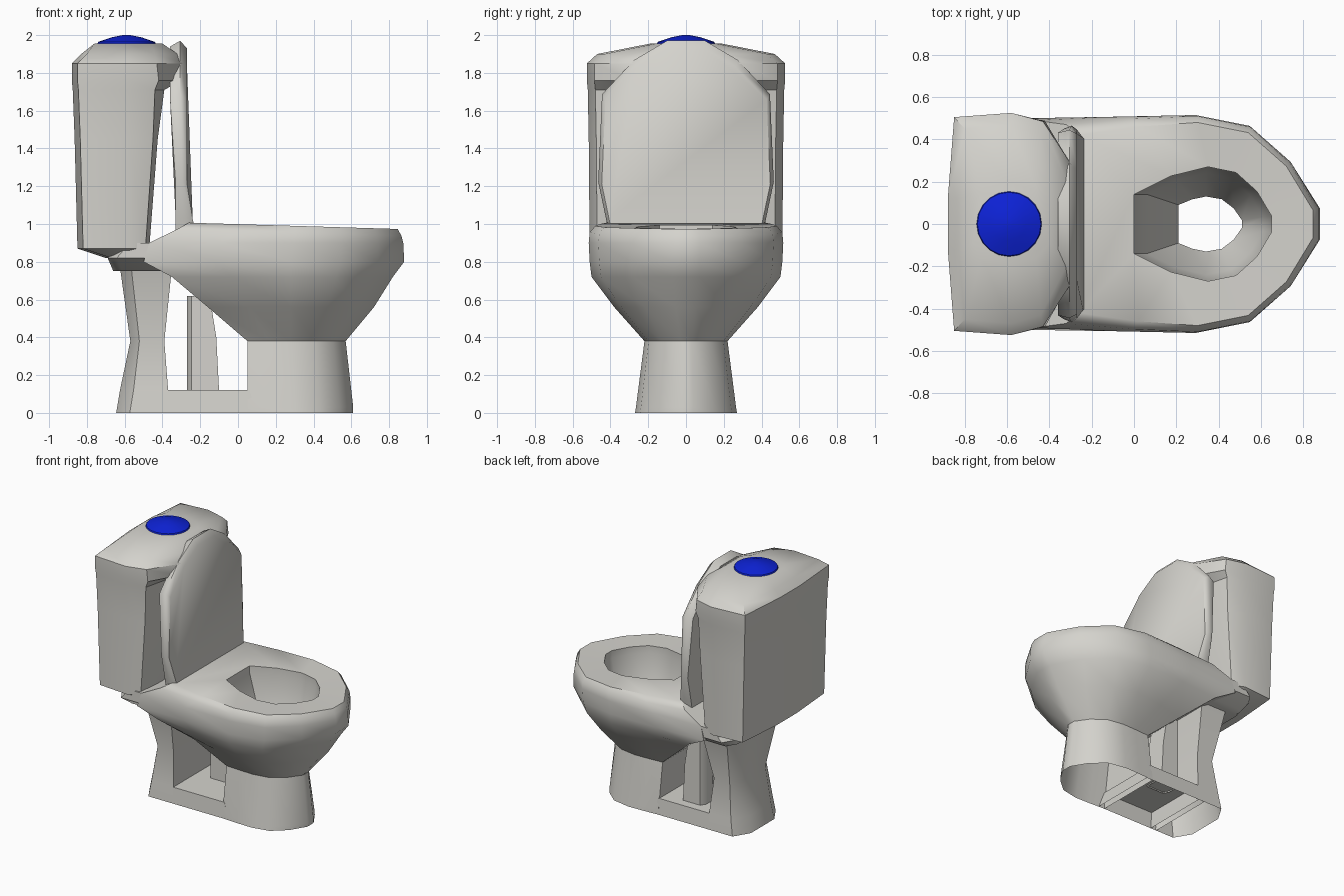
import bpy, bmesh, math

if "Cube" in bpy.data.objects:
    bpy.data.objects.remove(bpy.data.objects["Cube"])


def material(name, rgb):
    m = bpy.data.materials.new(name)
    m.diffuse_color = (*rgb, 1)
    m.use_nodes = True
    m.node_tree.nodes["Principled BSDF"].inputs["Base Color"].default_value = m.diffuse_color
    return m


CERAMIC = material("warm white ceramic", (0.66, 0.65, 0.61))
BLUE = material("button blue", (0.004, 0.016, 0.68))


def loft(name, rings, mat, cap_start=False, cap_end=False, angle=42):
    """Skin a stack of closed rings that share a point count."""
    bm = bmesh.new()
    vs = [[bm.verts.new(p) for p in r] for r in rings]
    n = len(vs[0])
    for a, b in zip(vs, vs[1:]):
        for i in range(n):
            j = (i + 1) % n
            bm.faces.new((a[i], a[j], b[j], b[i]))
    if cap_start:
        bm.faces.new(vs[0][::-1])
    if cap_end:
        bm.faces.new(vs[-1])
    bmesh.ops.recalc_face_normals(bm, faces=bm.faces)
    me = bpy.data.meshes.new(name)
    bm.to_mesh(me)
    bm.free()
    ob = bpy.data.objects.new(name, me)
    bpy.context.collection.objects.link(ob)
    me.materials.append(mat)
    bpy.ops.object.select_all(action='DESELECT')
    ob.select_set(True)
    bpy.context.view_layer.objects.active = ob
    bpy.ops.object.shade_smooth_by_angle(angle=math.radians(angle))
    return ob


def mirrored(half, z, tilt=0):
    """Half outline (x, y), rear to front, mirrored over y = 0."""
    pts = half + [(x, -y) for x, y in reversed(half)]
    return [(x, y, z - tilt * (x - 0.3)) for x, y in pts]


def egg(z, rear, rear_w, mid, w, front, tilt=0):
    """Square at the rear, rounded at the front."""
    L = front - mid
    half = [(rear, rear_w), ((rear + mid) / 2, (rear_w + 2 * w) / 3), (mid, w),
            (mid + 0.44 * L, 0.9 * w), (mid + 0.77 * L, 0.57 * w), (front, 0.14 * w)]
    return mirrored(half, z, tilt)


def block(z, x0, x1, w, c=0.08):
    """Rectangle with its rear corners cut."""
    return mirrored([(x0, w - c), (x0 + c * 0.6, w), (x1, w)], z)


# Bowl: pedestal, outer bowl, seat rim, and the hollow inside
loft("bowl_and_seat", [
    egg(0.00, 0.05, 0.26, 0.30, 0.27, 0.61),
    egg(0.03, 0.05, 0.26, 0.30, 0.265, 0.61),
    egg(0.38, 0.05, 0.21, 0.28, 0.22, 0.57),
    egg(0.56, -0.16, 0.30, 0.28, 0.38, 0.72),
    egg(0.72, -0.35, 0.46, 0.28, 0.50, 0.82),
    egg(0.80, -0.50, 0.50, 0.28, 0.51, 0.88),
    egg(0.90, -0.47, 0.49, 0.29, 0.515, 0.875),
    egg(0.955, -0.32, 0.47, 0.30, 0.51, 0.865, 0.03),
    egg(0.990, -0.26, 0.42, 0.30, 0.48, 0.845, 0.03),
    egg(0.985, 0.00, 0.14, 0.35, 0.27, 0.65, 0.03),
    egg(0.930, 0.00, 0.14, 0.35, 0.27, 0.65, 0.03),
    egg(0.72, 0.06, 0.14, 0.34, 0.24, 0.61),
    egg(0.45, 0.21, 0.09, 0.34, 0.13, 0.51),
], CERAMIC)

# Shelf that carries the tank
loft("tank_shelf", [
    block(0.75, -0.66, -0.20, 0.40),
    block(0.82, -0.69, -0.20, 0.49),
    block(0.90, -0.62, -0.20, 0.49),
], CERAMIC, True, True)

# Rear leg, low base and drain column
loft("rear_leg", [
    block(0.00, -0.645, -0.37, 0.26, 0.12),
    block(0.12, -0.625, -0.37, 0.25, 0.12),
    block(0.38, -0.57, -0.39, 0.22, 0.08),
    block(0.77, -0.625, -0.35, 0.32, 0.10),
], CERAMIC)
loft("base_bridge", [
    block(0.00, -0.42, 0.10, 0.26, 0.01),
    block(0.12, -0.42, 0.06, 0.25, 0.01),
], CERAMIC, cap_end=True)
loft("drain_column", [
    [(x, y + 0.1, z) for x, y, z in block(zz, -0.27, x1, 0.08, 0.04)]
    for zz, x1 in ((0.11, -0.10), (0.40, -0.115), (0.62, -0.15))
], CERAMIC)


def tank_ring(z, rear, w, corner, front, front_w):
    return mirrored([(rear, 0.12), (rear + 0.03, w - 0.02), (-0.58, w),
                     (corner, w - 0.04), (front, front_w)], z)


# Tank, with the overhanging cover that meets the raised lid
loft("tank", [
    tank_ring(0.82, -0.70, 0.42, -0.50, -0.48, 0.27),
    tank_ring(0.87, -0.85, 0.51, -0.49, -0.47, 0.27),
    tank_ring(1.45, -0.865, 0.515, -0.45, -0.425, 0.27),
    tank_ring(1.71, -0.875, 0.52, -0.44, -0.39, 0.27),
    tank_ring(1.76, -0.88, 0.525, -0.42, -0.30, 0.27),
    tank_ring(1.85, -0.88, 0.525, -0.43, -0.29, 0.27),
    tank_ring(1.90, -0.83, 0.47, -0.44, -0.32, 0.20),
    mirrored([(-0.76, 0.09), (-0.72, 0.16), (-0.58, 0.19),
              (-0.46, 0.16), (-0.40, 0.09)], 1.955),
], CERAMIC, True, True)


# Raised lid: one outline in y and z, stepped through its thickness
def lid_ring(back, s):
    half = [(0.40, 0.93), (0.42, 1.03), (0.46, 1.22), (0.44, 1.68), (0.27, 1.86), (0.10, 1.96)]
    back_x = [-0.33, -0.33, -0.33, -0.36, -0.36, -0.36]
    front_x = [-0.22, -0.24, -0.27, -0.27, -0.27, -0.27]
    xs = [f + (b - f) * back for f, b in zip(front_x, back_x)]
    right = [(x, y * s, z + (s - 1) * (z - 0.93)) for x, (y, z) in zip(xs, half)]
    return right + [(x, -y, z) for x, y, z in reversed(right)]


loft("raised_lid", [lid_ring(1, 0.98), lid_ring(0.4, 1.01), lid_ring(0, 0.97)],
     CERAMIC, True, True, 50)


# Flush button: a shallow blue dome
def circle(r, z, n=20):
    return [(-0.59 + r * math.cos(2 * math.pi * i / n),
             r * math.sin(2 * math.pi * i / n), z) for i in range(n)]


loft("flush_button", [circle(0.157, 1.948), circle(0.15, 1.964),
                      circle(0.08, 1.988), circle(0.02, 2.0)],
     BLUE, True, True)
